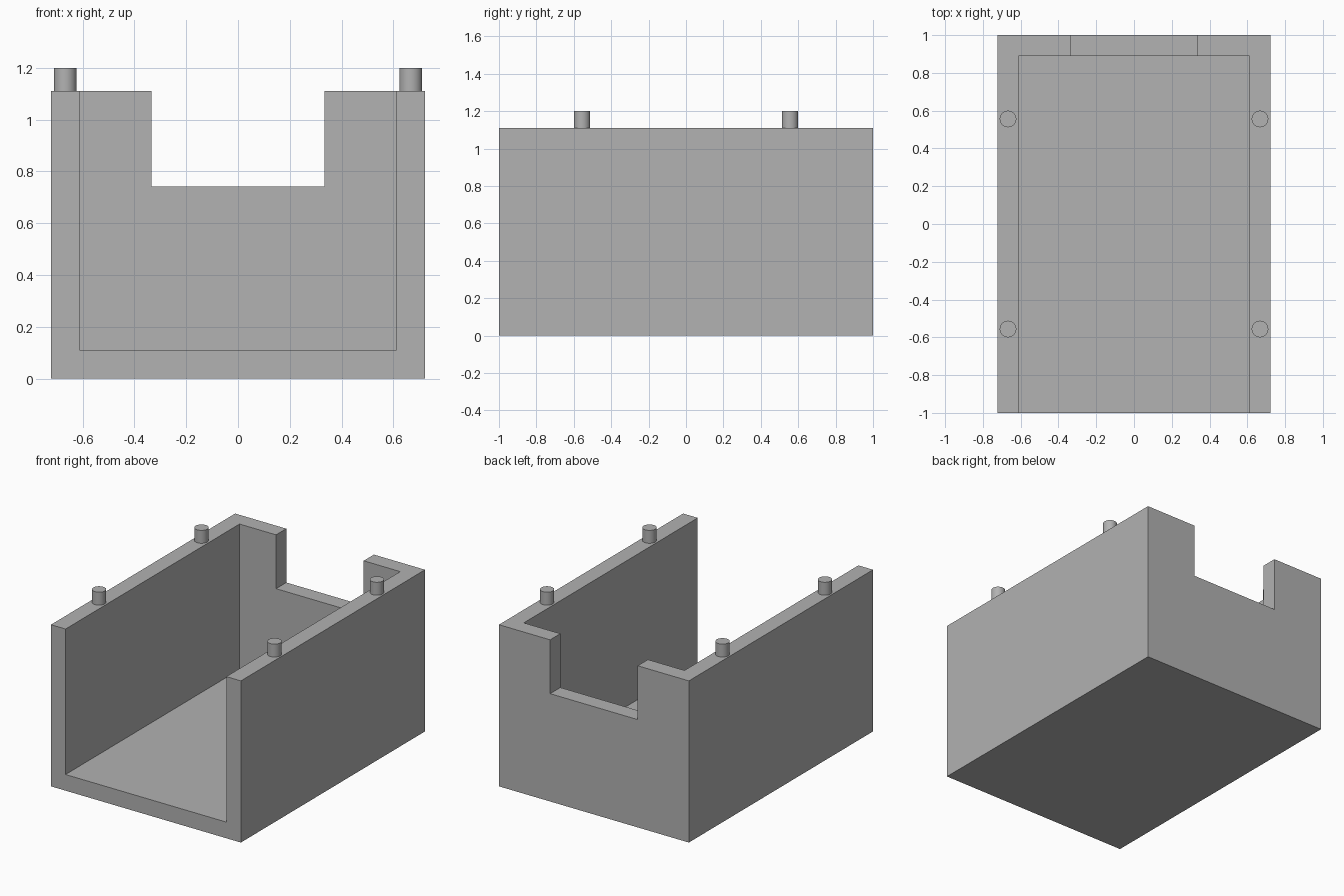
import bpy
import math

cube = bpy.data.objects.get("Cube")
if cube:
    bpy.data.objects.remove(cube, do_unlink=True)

grey = bpy.data.materials.new("plain grey")
grey.use_nodes = True
colour = (0.445, 0.445, 0.445, 1)
grey.diffuse_color = colour
grey.node_tree.nodes["Principled BSDF"].inputs["Base Color"].default_value = colour

HALF_W, HALF_L, HEIGHT, WALL = 0.722, 1.0, 1.111, 0.111


def box(name, lo, hi):
    """Box between two opposite corners."""
    bpy.ops.mesh.primitive_cube_add(size=1, location=[(a + b) / 2 for a, b in zip(lo, hi)])
    ob = bpy.context.object
    ob.name = name
    ob.scale = [b - a for a, b in zip(lo, hi)]
    bpy.ops.object.transform_apply(location=True, rotation=False, scale=True)
    ob.data.materials.append(grey)
    return ob


def cut(target, cutter):
    """Subtract the cutter from the target, then discard it."""
    cutter.hide_render = True
    mod = target.modifiers.new("cut", 'BOOLEAN')
    mod.operation = 'DIFFERENCE'
    mod.solver = 'EXACT'
    mod.object = cutter
    bpy.context.view_layer.objects.active = target
    bpy.ops.object.modifier_apply(modifier=mod.name)
    bpy.data.objects.remove(cutter, do_unlink=True)


# Open-topped, open-fronted tray with a notch in its back wall
tray = box("tray", (-HALF_W, -HALF_L, 0), (HALF_W, HALF_L, HEIGHT))
inner = HALF_W - WALL
cut(tray, box("cavity_cutter", (-inner, -HALF_L - 0.2, WALL), (inner, HALF_L - WALL, HEIGHT + 0.2)))
cut(tray, box("notch_cutter", (-0.333, 0.7, 0.741), (0.333, HALF_L + 0.2, HEIGHT + 0.2)))

# Locating pegs along the side wall tops
PEG_H = 0.089
for side, x in (("right", -0.667), ("left", 0.667)):
    for end, y in (("front", -0.556), ("back", 0.556)):
        bpy.ops.mesh.primitive_cylinder_add(vertices=48, radius=0.044, depth=PEG_H,
                                            location=(x, y, HEIGHT + PEG_H / 2))
        peg = bpy.context.object
        peg.name = f"{end}_{side}_peg"
        peg.data.materials.append(grey)
        bpy.ops.object.shade_smooth_by_angle(angle=math.radians(30))
